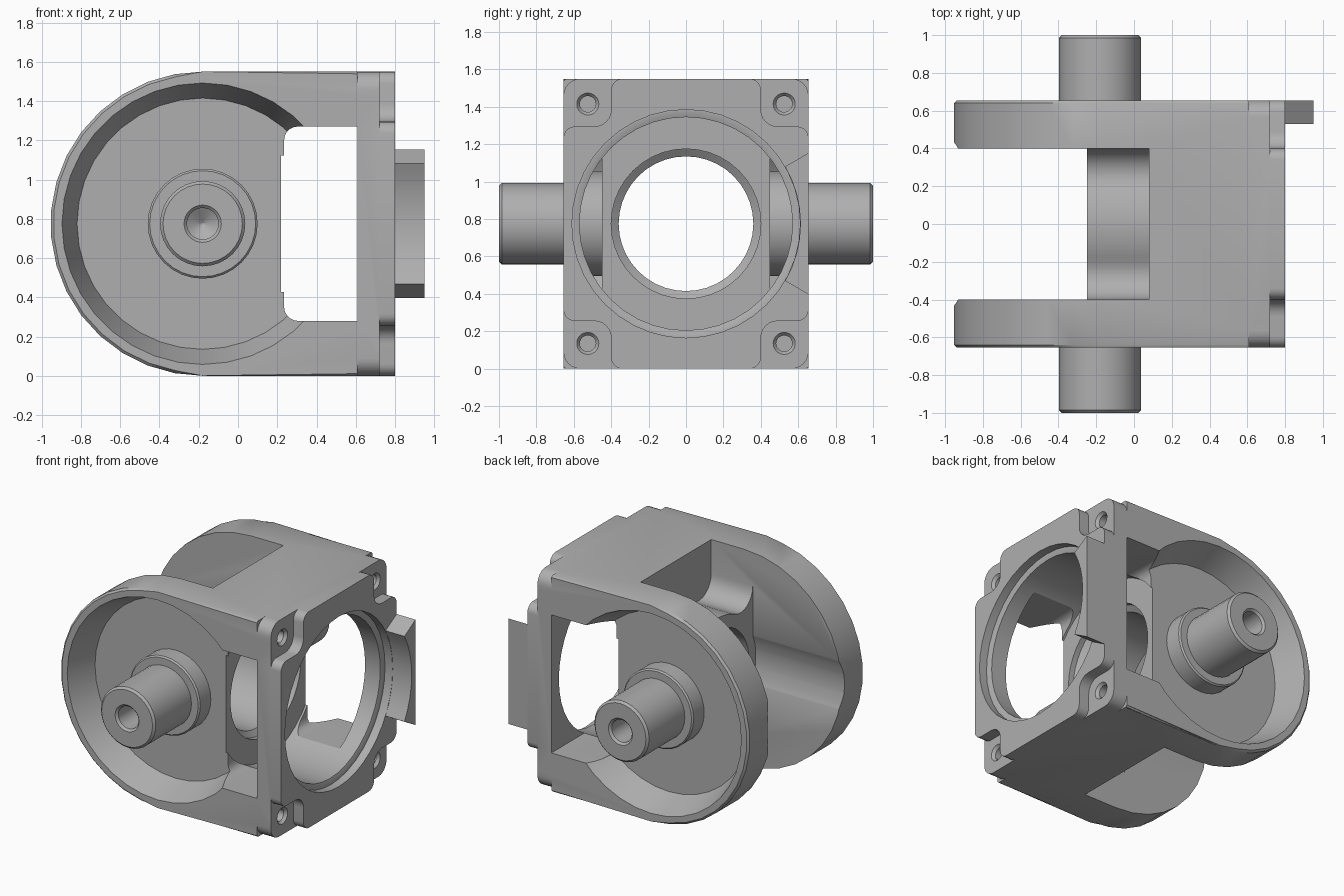
import bpy, bmesh, math

cube = bpy.data.objects.get("Cube")
if cube:
    bpy.data.objects.remove(cube, do_unlink=True)

CX, CZ = -0.18, 0.775      # trunnion axis
HALF = 0.655               # half width of the body
TOP = 0.775                # half height of the body

grey = bpy.data.materials.new("plain_grey")
grey.use_nodes = True
grey.diffuse_color = (0.43, 0.43, 0.43, 1)
grey.node_tree.nodes["Principled BSDF"].inputs["Base Color"].default_value = (0.43, 0.43, 0.43, 1)


def finish(name, bm):
    bmesh.ops.recalc_face_normals(bm, faces=bm.faces)
    mesh = bpy.data.meshes.new(name)
    bm.to_mesh(mesh)
    bm.free()
    obj = bpy.data.objects.new(name, mesh)
    bpy.context.collection.objects.link(obj)
    mesh.materials.append(grey)
    return obj


def place(axis, t, u, v):
    return (t, u, v) if axis == "x" else (u, t, v)


def loft(name, axis, rings, bevel=0):
    """Closed solid through matching rings of (t, [(u, v)...])."""
    bm = bmesh.new()
    loops = [[bm.verts.new(place(axis, t, u, v)) for u, v in pts] for t, pts in rings]
    n = len(loops[0])
    for a, b in zip(loops, loops[1:]):
        for i in range(n):
            j = (i + 1) % n
            bm.faces.new((a[i], a[j], b[j], b[i]))
    caps = [bm.faces.new(loops[0]), bm.faces.new(loops[-1])]
    if bevel:
        rim = {e for f in caps for e in f.edges if min(v.co.x for v in e.verts) < 0.79}
        bmesh.ops.bevel(bm, geom=list(rim), offset=bevel, segments=1, affect="EDGES")
    return finish(name, bm)


def prism(name, axis, pts, a, b, bevel=0):
    return loft(name, axis, [(a, pts), (b, pts)], bevel)


def arc(u, v, r, start, end, n):
    angles = [math.radians(start + (end - start) * i / n) for i in range(n + 1)]
    return [(u + r * math.cos(a), v + r * math.sin(a)) for a in angles]


def lathe(name, axis, u, v, profile, n=40, sign=1):
    return loft(name, axis, [(sign * t, arc(u, v, r, 0, 360, n)[:-1]) for t, r in profile])


def combine(obj, other, mode):
    other.hide_render = True
    mod = obj.modifiers.new("bool", "BOOLEAN")
    mod.operation, mod.solver, mod.object = mode, "EXACT", other
    bpy.context.view_layer.objects.active = obj
    bpy.ops.object.modifier_apply(modifier=mod.name)
    bpy.data.objects.remove(other, do_unlink=True)


def cut(obj, other):
    combine(obj, other, "DIFFERENCE")


# Housing: rounded block with two cheeks
outline = arc(CX, CZ, TOP, 90, 270, 17) + [(0.8, 0), (0.8, 2 * TOP)]
body = prism("housing", "y", outline, -HALF, HALF, bevel=0.014)
gap = [(-1.2, -0.2), (0.08, -0.2), (0.08, 1.8), (-1.2, 1.8)]
cut(body, prism("gap_cutter", "y", gap, -0.4, 0.4))

# Clearance groove along the inner cheek faces
cut(body, lathe("groove_cutter", "x", 0, CZ, [(-1.2, 0.437), (-0.1, 0.437)], 48))

# Bore collar, blended into the cheeks
R, F = 0.45, 0.14
fy = 0.4 - F
fz = math.sqrt((R + F) ** 2 - fy ** 2)
tilt = math.degrees(math.atan2(fz, fy))
quarter = arc(0, 0, R, 90, tilt, 6) + arc(fy, fz, F, tilt - 180, 0, 8)[1:] + [(0.43, fz)]
upper = [(-u, v) for u, v in reversed(quarter[1:])] + quarter
collar_pts = [(u, CZ + v) for u, v in upper] + [(u, CZ - v) for u, v in reversed(upper)]
combine(body, prism("collar", "x", collar_pts, -0.25, 0.12), "UNION")

# Stepped bore through the flange and collar
bore = [(-0.4, 0.36), (0.15, 0.36), (0.18, 0.4), (0.22, 0.4), (0.22, 0.57),
        (0.73, 0.57), (0.74, 0.6), (0.74, 0.61), (0.9, 0.61)]
cut(body, lathe("bore_cutter", "x", 0, CZ, bore, 40))

# Side windows and round recesses
window = ([(0.61, 0.28), (0.61, 1.27)] + arc(0.305, 1.2, 0.07, 90, 180, 5)
          + arc(0.305, 0.35, 0.07, 180, 270, 5))
cut(body, prism("window_cutter", "y", window, -0.8, 0.8))
for s in (-1, 1):
    dish = [(0.45, 0.64), (HALF, 0.717), (0.8, 0.717)]
    cut(body, lathe("recess_cutter", "y", CX, CZ, dish, 36, s))

# Flange corners: stepped pockets, rounded ears and bolt holes
pocket = (arc(0.34, 0.715, 0.06, 90, 0, 5) + arc(0.49, 0.61, 0.09, 180, 270, 6)
          + arc(0.595, 0.46, 0.06, 90, 0, 5) + [(0.8, 0.46), (0.8, 0.9), (0.34, 0.9)])
ear = arc(HALF - 0.09, TOP - 0.09, 0.09, 0, 90, 6) + [(0.565, 0.9), (0.8, 0.9), (0.8, 0.685)]
hole = [(0.45, 0.043), (0.7, 0.043), (0.721, 0.06), (0.9, 0.06)]
for sy in (-1, 1):
    for sz in (-1, 1):
        for pts, start in ((pocket, 0.72), (ear, 0.61)):
            corner = [(sy * u, CZ + sz * v) for u, v in pts]
            cut(body, prism("corner_cutter", "x", corner, start, 0.9))
        cut(body, lathe("bolt_cutter", "x", sy * 0.525, CZ + sz * 0.64, hole, 20))

# Locating tab on the flange
edge = HALF * math.tan(math.radians(30))
tab_pts = arc(0, CZ, 0.612, -30, 30, 8) + [(HALF, CZ + edge), (HALF, CZ - edge)]
tab = prism("locating_tab", "x", tab_pts, 0.79, 0.95)

# Trunnions with a shoulder and a blind centre hole
pin = [(0.44, 0.28), (0.57, 0.28), (0.58, 0.27), (0.58, 0.217), (0.985, 0.217), (1.0, 0.202),
       (1.0, 0.095), (0.985, 0.08), (0.76, 0.08), (0.71, 0.004)]
parts = [body, tab]
for s, side in ((-1, "front"), (1, "back")):
    parts.append(lathe(side + "_trunnion", "y", CX, CZ, pin, 32, s))

# Smooth shading on curved faces
bpy.ops.object.select_all(action="DESELECT")
for obj in parts:
    obj.select_set(True)
bpy.context.view_layer.objects.active = body
bpy.ops.object.shade_smooth_by_angle(angle=math.radians(28))
